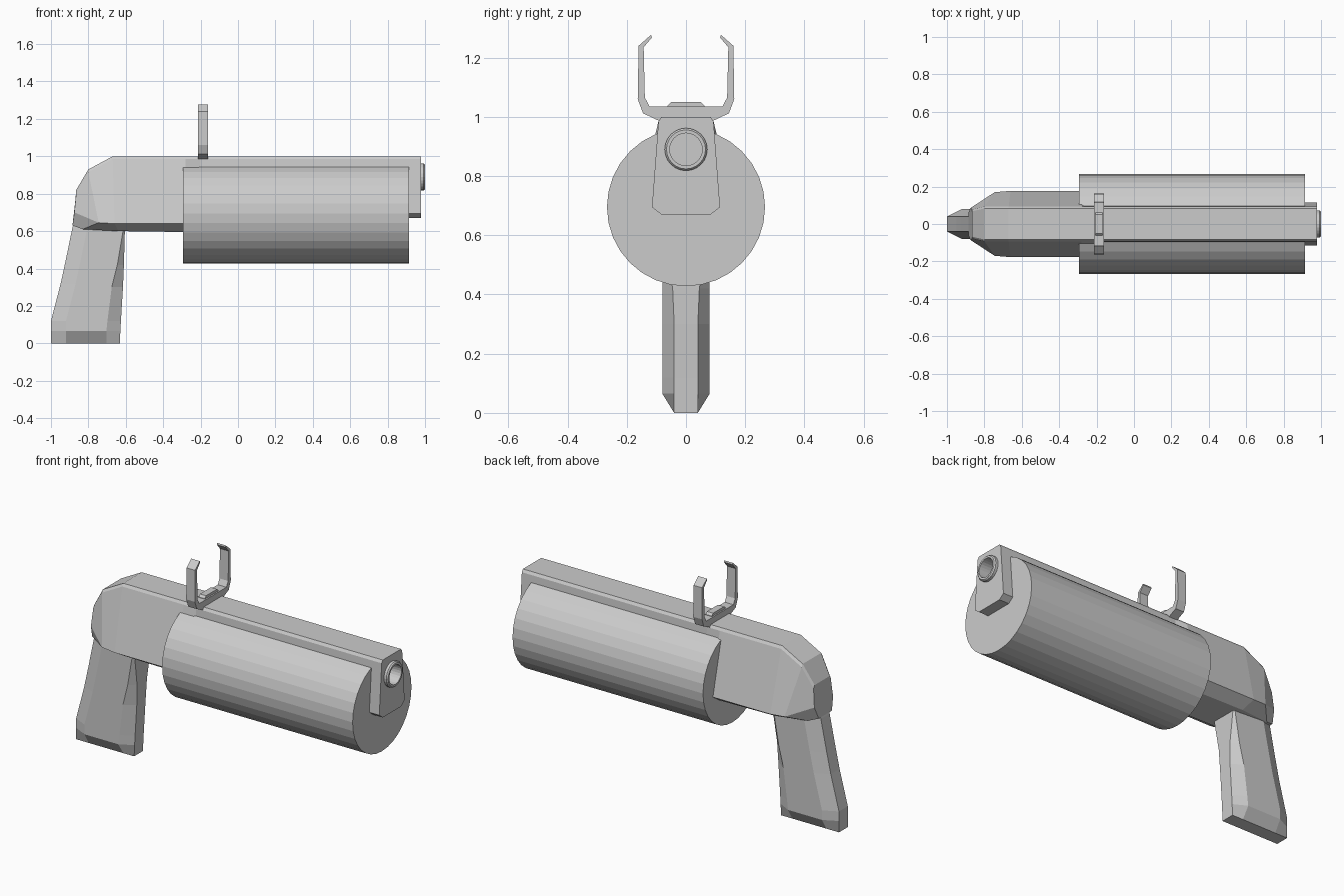
import bpy, bmesh, math
from mathutils import Matrix

if "Cube" in bpy.data.objects:
    bpy.data.objects.remove(bpy.data.objects["Cube"])


def finish(name, bm):
    bmesh.ops.recalc_face_normals(bm, faces=bm.faces[:])
    me = bpy.data.meshes.new(name)
    bm.to_mesh(me)
    bm.free()
    ob = bpy.data.objects.new(name, me)
    bpy.context.collection.objects.link(ob)
    return ob


def loft(name, rings):
    """Skin closed rings of points and cap both ends."""
    bm = bmesh.new()
    loops = [[bm.verts.new(p) for p in r] for r in rings]
    n = len(loops[0])
    for a, b in zip(loops, loops[1:]):
        for i in range(n):
            j = (i + 1) % n
            bm.faces.new((a[i], a[j], b[j], b[i]))
    bm.faces.new(loops[0])
    bm.faces.new(loops[-1])
    return finish(name, bm)


def mirrored(half):
    """Half ring on +y, completed on -y."""
    return half + [(x, -y, z) for x, y, z in reversed(half)]


def circle_x(x, z, r, n):
    return [(x, r * math.cos(2 * math.pi * i / n), z + r * math.sin(2 * math.pi * i / n))
            for i in range(n)]


# Body: each station gives (x, half width, z) for the top, side and bottom edges
stations = [
    ((-0.865, 0.068, 0.82), (-0.875, 0.085, 0.70), (-0.885, 0.06, 0.63)),
    ((-0.80, 0.083, 0.93), (-0.745, 0.17, 0.645), (-0.83, 0.08, 0.61)),
    ((-0.67, 0.083, 1.0), (-0.66, 0.177, 0.64), (-0.64, 0.11, 0.60)),
    ((-0.28, 0.083, 1.0), (-0.28, 0.177, 0.64), (-0.28, 0.11, 0.595)),
    ((-0.20, 0.083, 1.0), (-0.20, 0.115, 0.695), (-0.20, 0.083, 0.67)),
    ((0.978, 0.083, 1.0), (0.978, 0.115, 0.695), (0.978, 0.083, 0.67)),
]
rings = []
for top, side, bot in stations:
    shoulder = (top[0], top[1] + 0.01, top[2] - 0.015)
    rings.append(mirrored([top, shoulder, side, bot]))
body = loft("body", rings)

# Bore cut into the front of the body
cutter = loft("bore_cutter", [circle_x(x, 0.89, 0.055, 24) for x in (0.75, 1.05)])
cutter.hide_render = True
cutter.hide_viewport = True
cut = body.modifiers.new("bore", 'BOOLEAN')
cut.object = cutter
cut.solver = 'EXACT'

# Muzzle ring
bm = bmesh.new()
profile = [(0.96, 0.072), (0.993, 0.072), (1.0, 0.066), (1.0, 0.055), (0.96, 0.055)]
loops = [[bm.verts.new(p) for p in circle_x(x, 0.89, r, 24)] for x, r in profile]
for k in range(len(loops)):
    a, b = loops[k], loops[(k + 1) % len(loops)]
    for i in range(24):
        j = (i + 1) % 24
        bm.faces.new((a[i], a[j], b[j], b[i]))
finish("muzzle_ring", bm)

# Large drum under the body
bm = bmesh.new()
bmesh.ops.create_cone(bm, cap_ends=True, segments=32, radius1=0.267, radius2=0.267, depth=1.21,
                      matrix=Matrix.Translation((0.31, 0, 0.695)) @ Matrix.Rotation(math.pi / 2, 4, 'Y'))
finish("drum", bm)

# Grip: back x, back z, front x, front z, side half width, edge half width, front chamfer
grip = [
    (-1.0, 0.0, -0.632, 0.0, 0.04, 0.04, 0.07),
    (-1.0, 0.065, -0.629, 0.065, 0.08, 0.04, 0.075),
    (-1.0, 0.12, -0.626, 0.12, 0.08, 0.04, 0.072),
    (-0.948, 0.32, -0.615, 0.30, 0.08, 0.04, 0.06),
    (-0.922, 0.44, -0.61, 0.42, 0.08, 0.045, 0.035),
    (-0.885, 0.62, -0.605, 0.60, 0.08, 0.075, 0.01),
    (-0.865, 0.70, -0.605, 0.65, 0.07, 0.065, 0.01),
]
rings = []
for xb, zb, xf, zf, w, e, c in grip:
    rings.append(mirrored([(xb, 0.04, zb), (xb + 0.08, w, zb), (xf - c, w, zf), (xf, e, zf)]))
loft("grip", rings)

# Open sight bracket on top
half = [(0.088, 0.985), (0.145, 1.012), (0.163, 1.06), (0.16, 1.24), (0.118, 1.277),
        (0.115, 1.268), (0.143, 1.235), (0.139, 1.065), (0.123, 1.035)]
outline = half + [(-y, z) for y, z in reversed(half)]
loft("sight_bracket", [[(x, y, z) for y, z in outline] for x in (-0.215, -0.16)])

# Clamp plate on the bracket
pad = [(0.062, 1.02), (0.062, 1.038), (0.05, 1.05)]
outline = pad + [(-y, z) for y, z in reversed(pad)]
loft("clamp_plate", [[(x, y, z) for y, z in outline] for x in (-0.207, -0.168)])
